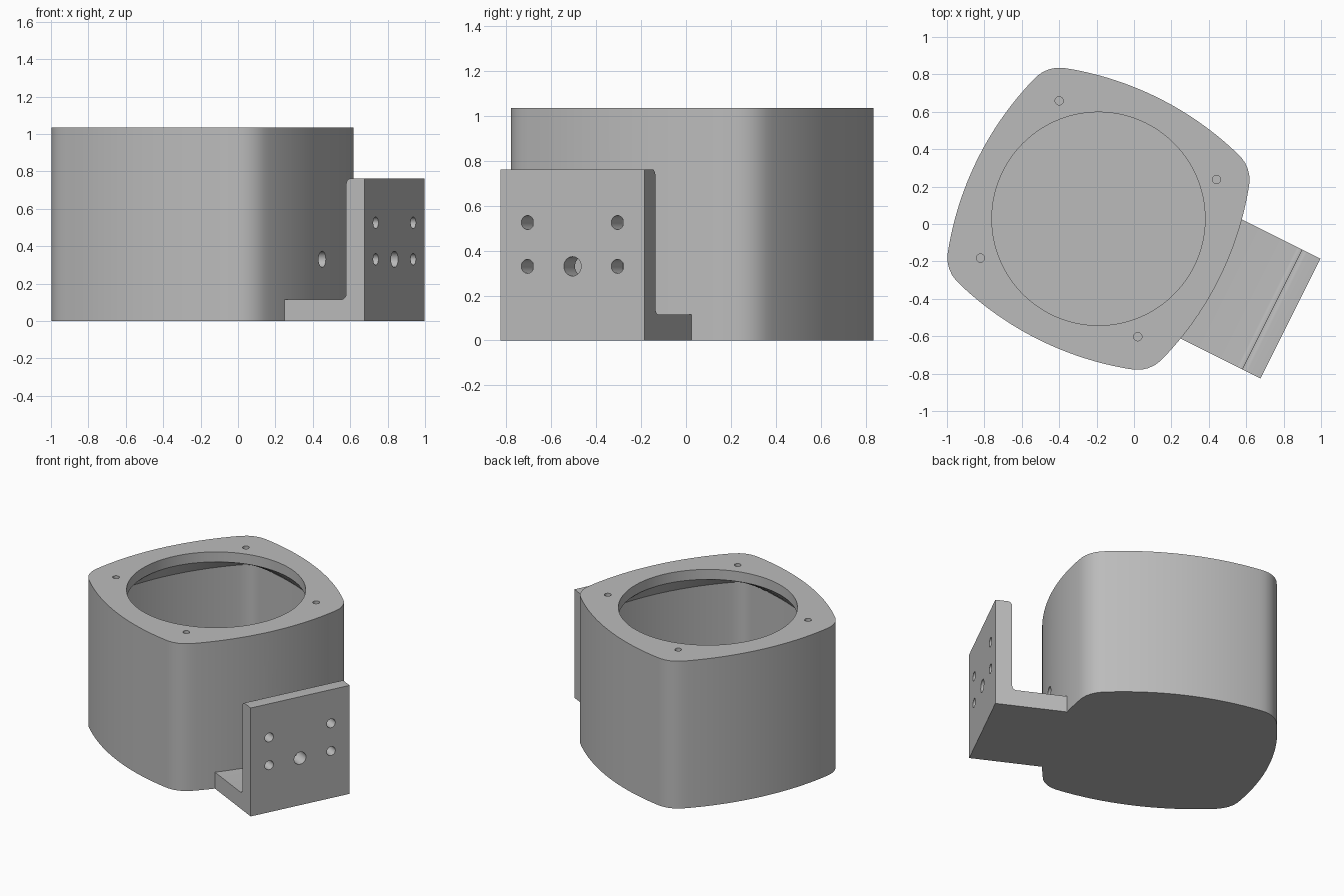
import bpy, bmesh, math
from mathutils import Matrix, Vector

if "Cube" in bpy.data.objects:
    bpy.data.objects.remove(bpy.data.objects["Cube"])

# Local frame: u runs out towards the bracket, v along the housing side
FRAME = Matrix.Translation((-0.19, 0.028, 0)) @ Matrix.Rotation(-math.atan(0.5), 4, 'Z')
N = 144
HALF, FILLET, CORNER = 0.721, 0.18, 0.468   # side bulge, corner radius, corner centre
HEIGHT, WALL, FLOOR, BORE = 1.035, 0.06, 0.06, 0.57

grey = bpy.data.materials.new("light grey")
grey.diffuse_color = (0.5, 0.5, 0.5, 1)
grey.use_nodes = True
grey.node_tree.nodes["Principled BSDF"].inputs["Base Color"].default_value = grey.diffuse_color


def finish(name, bm):
    bmesh.ops.recalc_face_normals(bm, faces=bm.faces)
    mesh = bpy.data.meshes.new(name)
    bm.to_mesh(mesh)
    bm.free()
    mesh.materials.append(grey)
    ob = bpy.data.objects.new(name, mesh)
    ob.matrix_world = FRAME
    bpy.context.collection.objects.link(ob)
    return ob


def side_radius(angle, inset):
    """Polar radius of the bulged square, shrunk by inset."""
    a = abs((angle + math.pi / 4) % (math.pi / 2) - math.pi / 4)
    k = CORNER - HALF
    big = (k * k + CORNER ** 2 - FILLET ** 2) / (-2 * k - 2 * FILLET)
    tangent = Vector((CORNER + big - HALF, CORNER)).normalized() * (FILLET - inset)
    tangent += Vector((CORNER, CORNER))
    if a < math.atan2(tangent.y, tangent.x):
        centre, r = Vector((HALF - big, 0)), big - inset
    else:
        centre, r = Vector((CORNER, CORNER)), FILLET - inset
    b = centre.dot(Vector((math.cos(a), math.sin(a))))
    return b + math.sqrt(b * b - centre.length_squared + r * r)


def ring(bm, z, radius):
    angles = [2 * math.pi * i / N for i in range(N)]
    return [bm.verts.new((radius(a) * math.cos(a), radius(a) * math.sin(a), z)) for a in angles]


def drill(ob, holes):
    """Cut round holes given as (centre, radius, length, axis)."""
    bm = bmesh.new()
    for centre, r, length, axis in holes:
        turn = Matrix.Rotation(math.pi / 2, 4, 'Y') if axis == 'U' else Matrix()
        bmesh.ops.create_cone(bm, cap_ends=True, segments=32, radius1=r, radius2=r,
                              depth=length, matrix=Matrix.Translation(centre) @ turn)
    cutter = finish("hole_cutter", bm)
    cutter.hide_render = True
    mod = ob.modifiers.new("holes", 'BOOLEAN')
    mod.operation, mod.solver, mod.object = 'DIFFERENCE', 'EXACT', cutter
    bpy.context.view_layer.objects.active = ob
    bpy.ops.object.modifier_apply(modifier=mod.name)
    bpy.data.objects.remove(cutter)


def shade(ob):
    bpy.ops.object.select_all(action='DESELECT')
    ob.select_set(True)
    bpy.context.view_layer.objects.active = ob
    bpy.ops.object.shade_smooth_by_angle(angle=math.radians(25))


# Housing: outer wall, round bore, sloped transition and hollow inside
outer = lambda a: side_radius(a, 0)
inner = lambda a: side_radius(a, WALL)
bore = lambda a: BORE
bm = bmesh.new()
rings = [ring(bm, z, f) for z, f in (
    (0, outer), (HEIGHT, outer), (HEIGHT, bore), (0.965, bore), (0.86, inner), (FLOOR, inner))]
for low, high in zip(rings, rings[1:]):
    for i in range(N):
        j = (i + 1) % N
        bm.faces.new((low[i], low[j], high[j], high[i]))
bm.faces.new(rings[0])
bm.faces.new(rings[-1])
housing = finish("housing", bm)

# Four screw holes in the rim and one cable hole in the side
screw = [(Vector((su * 0.47, sv * 0.47, HEIGHT)), 0.022, 0.14, 'Z')
         for su in (-1, 1) for sv in (-1, 1)]
drill(housing, screw + [(Vector((0.7, -0.01, 0.33)), 0.043, 0.3, 'U')])
shade(housing)

# Mounting bracket: L profile with rounded inner corner and top edge
U0, U1, U2, BASE, TOP, R = 0.665, 1.047, 1.157, 0.115, 0.762, 0.03
profile = [(U0, 0), (U2, 0), (U2, TOP)]
arc = [math.radians(15 * i) for i in range(7)]
profile += [(U1 + R - R * math.sin(t), TOP - R + R * math.cos(t)) for t in arc]
profile += [(U1 - R + R * math.cos(t), BASE + R - R * math.sin(t)) for t in arc]
profile += [(U0, BASE)]
V0, V1 = -0.376, 0.34
bm = bmesh.new()
face = bm.faces.new([bm.verts.new((u, V0, z)) for u, z in profile])
grown = bmesh.ops.extrude_face_region(bm, geom=[face])["geom"]
bmesh.ops.translate(bm, vec=(0, V1 - V0, 0),
                    verts=[g for g in grown if isinstance(g, bmesh.types.BMVert)])
bracket = finish("mounting_bracket", bm)

# Four bolt holes and one larger centre hole through the plate
mid = (V0 + V1) / 2
bolts = [(Vector((1.1, mid + s * 0.224, z)), 0.031, 0.3, 'U')
         for s in (-1, 1) for z in (0.33, 0.525)]
drill(bracket, bolts + [(Vector((1.1, mid, 0.33)), 0.043, 0.3, 'U')])
shade(bracket)
